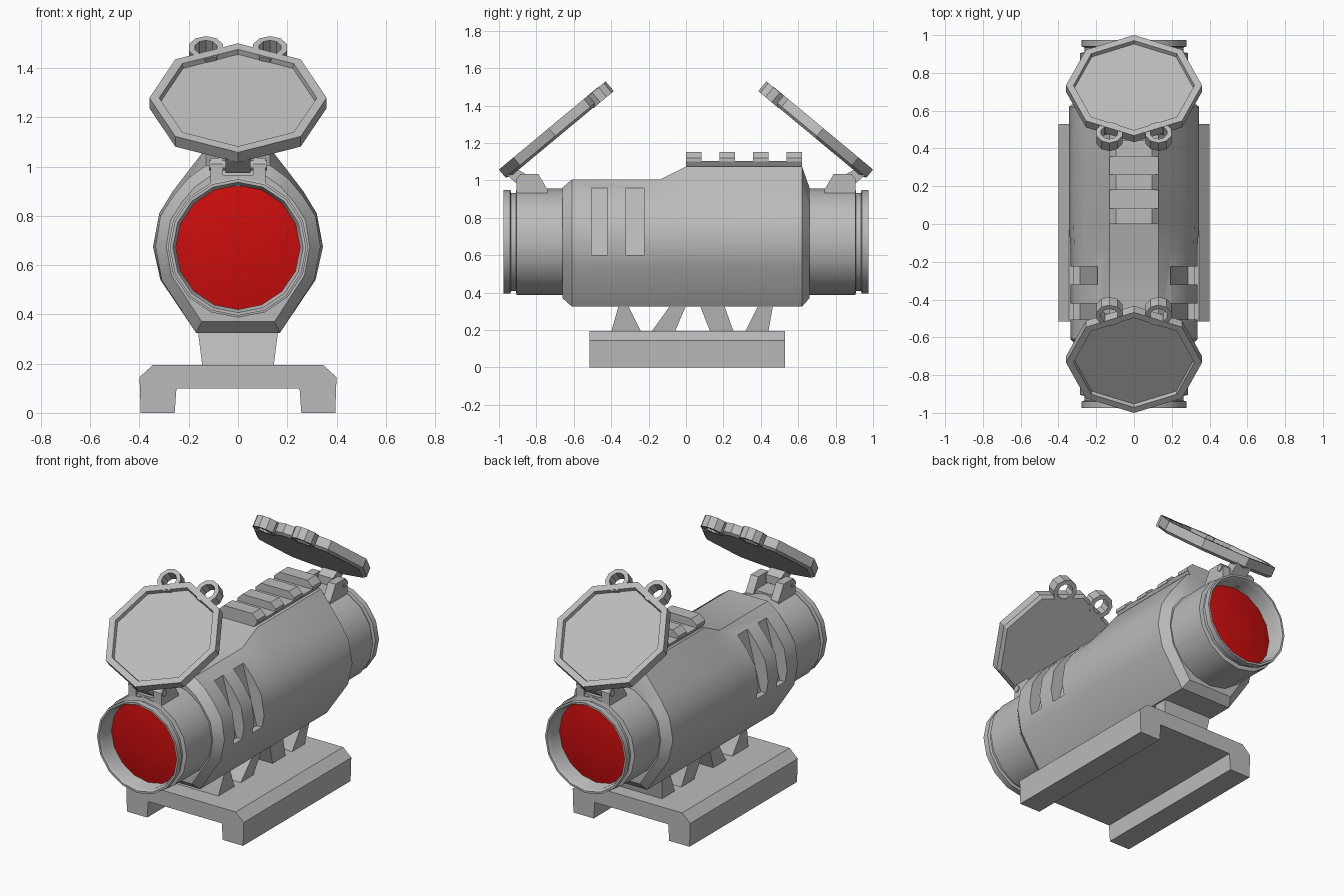
import bpy, bmesh, math
from mathutils import Vector

if "Cube" in bpy.data.objects:
    bpy.data.objects.remove(bpy.data.objects["Cube"], do_unlink=True)


def material(name, rgb):
    m = bpy.data.materials.new(name)
    m.use_nodes = True
    m.diffuse_color = (*rgb, 1)
    m.node_tree.nodes["Principled BSDF"].inputs["Base Color"].default_value = (*rgb, 1)
    return m


GREY = material("grey", (0.5, 0.5, 0.5))
RED = material("red", (0.6, 0.004, 0.004))
AXIS_Z = 0.672  # height of the optical axis


def finish(name, bm, mat=GREY, smooth=0):
    bmesh.ops.remove_doubles(bm, verts=bm.verts, dist=1e-5)
    bmesh.ops.recalc_face_normals(bm, faces=bm.faces)
    me = bpy.data.meshes.new(name)
    bm.to_mesh(me)
    bm.free()
    ob = bpy.data.objects.new(name, me)
    bpy.context.collection.objects.link(ob)
    me.materials.append(mat)
    if smooth:
        shade(ob, smooth)
    return ob


def shade(ob, angle):
    ob.data.shade_smooth()
    ob.data.set_sharp_from_angle(angle=math.radians(angle))


def loft(name, rings, smooth=0, closed=False, mat=GREY):
    """Skin a list of equal-length point rings; cap the ends unless closed."""
    bm = bmesh.new()
    vs = [[bm.verts.new(p) for p in r] for r in rings]
    pairs = list(zip(vs, vs[1:])) + ([(vs[-1], vs[0])] if closed else [])
    n = len(vs[0])
    for a, b in pairs:
        for i in range(n):
            j = (i + 1) % n
            bm.faces.new((a[i], a[j], b[j], b[i]))
    if not closed:
        bm.faces.new(vs[0])
        bm.faces.new(vs[-1])
    return finish(name, bm, mat, smooth)


def prism_y(name, pts, y0, y1):
    return loft(name, [[(x, y, z) for x, z in pts] for y in (y0, y1)])


def prism_x(name, pts, x0, x1):
    return loft(name, [[(x, y, z) for y, z in pts] for x in (x0, x1)])


def circle(r, n):
    return [(r * math.sin(2 * math.pi * i / n), r * math.cos(2 * math.pi * i / n)) for i in range(n)]


def mirrored(half):
    return half + [(-x, z) for x, z in reversed(half)]


# Main housing: low front section, taller rear section, chamfered ends
low = mirrored([(0.13, 1.005), (0.2, 0.955), (0.26, 0.885), (0.315, 0.8),
                (0.335, 0.675), (0.31, 0.54), (0.17, 0.325)])
tall = mirrored([(0.13, 1.075), (0.2, 0.985), (0.265, 0.9), (0.32, 0.81),
                 (0.345, 0.675), (0.315, 0.54), (0.17, 0.325)])
end = [(x * 0.87, AXIS_Z + (z - AXIS_Z) * 0.87) for x, z in low]
stations = [(-0.66, end), (-0.61, low), (-0.14, low), (0, tall), (0.62, tall), (0.66, end)]
housing = loft("housing", [[(x, y, z) for x, z in sec] for y, sec in stations])

# Slots sunk into both sides of the housing
for side in (-1, 1):
    for y0, y1 in ((-0.505, -0.42), (-0.32, -0.225)):
        cutter = prism_y("slot_cutter", [(side * x, z) for x, z in
                         ((0.19, 0.96), (0.285, 0.6), (0.5, 0.6), (0.5, 0.96))], y0, y1)
        cutter.hide_render = True
        mod = housing.modifiers.new("slot", "BOOLEAN")
        mod.operation, mod.solver, mod.object = "DIFFERENCE", "EXACT", cutter
        bpy.context.view_layer.objects.active = housing
        bpy.ops.object.modifier_apply(modifier=mod.name)
        bpy.data.objects.remove(cutter, do_unlink=True)
shade(housing, 30)

# Accessory rail on top
prism_y("rail_base", mirrored([(0.13, 1.105), (0.105, 1.065)]), 0, 0.62)
for i in range(4):
    y = i * 0.179
    prism_y(f"rail_tooth_{i + 1}", mirrored([(0.095, 1.152), (0.13, 1.12), (0.13, 1.1)]), y, y + 0.083)

# Mounting base and the slanted struts that carry the housing
prism_y("mount_base", mirrored([(0.345, 0.195), (0.4, 0.145), (0.395, 0),
                                (0.257, 0), (0.25, 0.1)]), -0.515, 0.53)
struts = [(-0.40, -0.24, -0.31, -0.36), (-0.185, -0.06, 0.0, -0.085),
          (0.13, 0.255, 0.205, 0.075), (0.315, 0.44, 0.465, 0.385)]
for i, (a, b, c, d) in enumerate(struts):
    loft(f"strut_{i + 1}", [[(x, a, 0.19), (x, b, 0.19), (x * 1.12, c, 0.33), (x * 1.12, d, 0.33)]
                            for x in (-0.145, 0.145)])

# Both ends: tube, lens, hinge and raised cover
tube_profile = [(0.285, 0.6), (0.285, 0.905), (0.262, 0.91), (0.262, 0.935), (0.277, 0.94),
                (0.277, 0.975), (0.265, 0.975), (0.252, 0.95), (0.252, 0.6)]
lens_profile = [(0.253, 0.84), (0.253, 0.87), (0.17, 0.885), (0.08, 0.892)]
cover_profile = [(0.34, -0.034), (0.36, -0.02), (0.36, 0.034), (0.32, 0.034), (0.315, 0.012)]

for s, where in ((-1, "front"), (1, "rear")):

    def turned(profile, n):
        return [[(x, s * d, AXIS_Z + z) for x, z in circle(r, n)] for r, d in profile]

    def tilt(x, v, n):
        """Cover space (across, along, out of the plate) to model space."""
        return (x, s * (0.7125 - 0.77 * v + 0.64 * n), 1.253 + 0.64 * v + 0.77 * n)

    loft(f"{where}_tube", turned(tube_profile, 16), smooth=30, closed=True)
    loft(f"{where}_lens", turned(lens_profile, 16), smooth=40, mat=RED)

    # Octagonal cover with a sunken outer face
    loft(f"{where}_cover", [[tilt(x, v * 0.96, n) for x, v in circle(r, 8)] for r, n in cover_profile])

    # Finger loops at the free edge of the cover
    for side, label in ((-1, "right"), (1, "left")):
        rings = [[tilt(side * 0.13 + x, 0.322 + v, n) for x, v in circle(r, 10)]
                 for r, n in ((0.072, -0.036), (0.072, 0.032), (0.046, 0.032), (0.046, -0.036))]
        loft(f"{where}_{label}_finger_loop", rings, closed=True)

        # Hinge ears standing on the tube
        ear = [(0.905, 0.92), (0.905, 1.01), (0.885, 1.035), (0.79, 1.035), (0.74, 0.95), (0.74, 0.92)]
        prism_x(f"{where}_{label}_hinge_ear", [(s * y, z) for y, z in ear], side * 0.06, side * 0.112)

    # Hinge floor, lug and pin
    prism_x(f"{where}_hinge_floor", [(s * y, z) for y, z in
            ((0.9, 0.92), (0.9, 0.965), (0.76, 0.965), (0.76, 0.92))], -0.062, 0.062)
    prism_x(f"{where}_hinge_lug", [(s * y, z) for y, z in
            ((0.85, 0.98), (0.895, 0.975), (0.96, 1.03), (0.92, 1.07), (0.85, 1.03))], -0.05, 0.05)
    loft(f"{where}_hinge_pin", [[(x, s * 0.88 + a, 1.005 + b) for a, b in circle(0.02, 10)]
                                for x in (-0.118, 0.118)], smooth=40)
